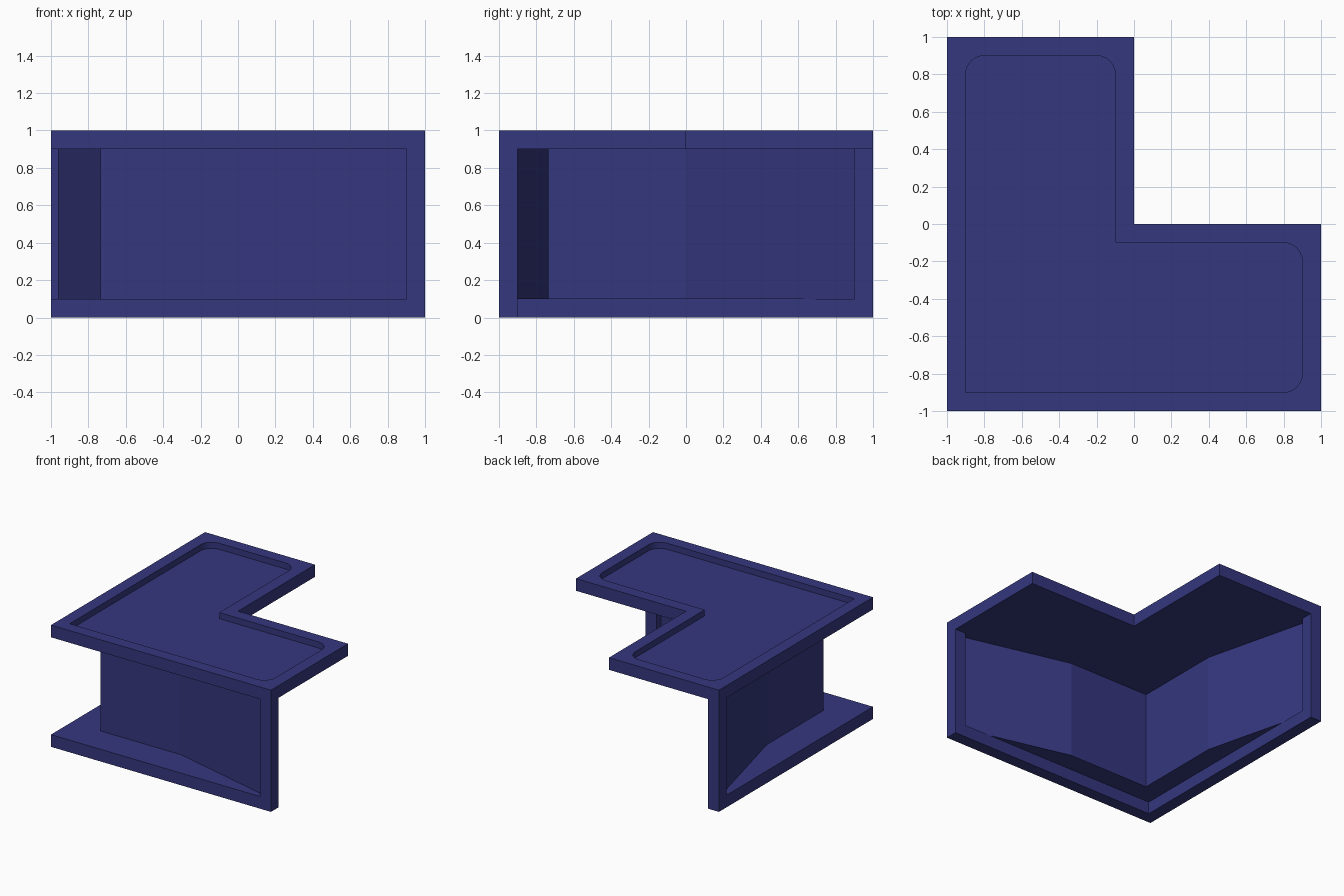
import bpy, bmesh, math

if "Cube" in bpy.data.objects:
    bpy.data.objects.remove(bpy.data.objects["Cube"])

mat = bpy.data.materials.new("navy")
mat.diffuse_color = (0.035, 0.038, 0.21, 1)
mat.use_nodes = True
mat.node_tree.nodes["Principled BSDF"].inputs["Base Color"].default_value = mat.diffuse_color


def finish(name, bm):
    mesh = bpy.data.meshes.new(name)
    bm.to_mesh(mesh)
    bm.free()
    mesh.materials.append(mat)
    obj = bpy.data.objects.new(name, mesh)
    bpy.context.collection.objects.link(obj)
    return obj


def loop(bm, pts, z):
    return [bm.verts.new((x, y, z)) for x, y in pts]


def sides(bm, a, b, closed=True):
    n = len(a)
    for i in range(n if closed else n - 1):
        j = (i + 1) % n
        bm.faces.new((a[i], a[j], b[j], b[i]))


def prism(name, pts, z0, z1):
    bm = bmesh.new()
    a, b = loop(bm, pts, z0), loop(bm, pts, z1)
    sides(bm, a, b)
    bm.faces.new(a)
    bm.faces.new(b)
    bmesh.ops.recalc_face_normals(bm, faces=bm.faces)
    return finish(name, bm)


def rect(x0, y0, x1, y1):
    return [(x0, y0), (x1, y0), (x1, y1), (x0, y1)]


def arc(cx, cy, start, r=0.1, n=6):
    return [(cx + r * math.cos(math.radians(start + 90 * i / n)),
             cy + r * math.sin(math.radians(start + 90 * i / n))) for i in range(n + 1)]


# L-shaped top with a raised rim around a shallow tray, rounded at the two ends
outer = [(-1, -1), (1, -1), (1, 0), (0, 0), (0, 1), (-1, 1)]
inner = ([(-0.9, -0.9)] + arc(0.8, -0.8, 270) + arc(0.8, -0.2, 0) + [(-0.1, -0.1)]
         + arc(-0.2, 0.8, 0) + arc(-0.8, 0.8, 90))
bm = bmesh.new()
low, high = loop(bm, outer, 0.9), loop(bm, outer, 1.0)
rim, floor = loop(bm, inner, 1.0), loop(bm, inner, 0.95)
sides(bm, low, high)
sides(bm, rim, floor)
bm.faces.new(low)
bm.faces.new(floor)
edges = [bm.edges.get((l[i - 1], l[i])) for l in (high, rim) for i in range(len(l))]
bmesh.ops.triangle_fill(bm, edges=edges, use_beauty=True, normal=(0, 0, 1))
bmesh.ops.recalc_face_normals(bm, faces=bm.faces)
finish("counter_top", bm)

# Base rail along the two outer edges
prism("base_rail", [(-1, -1), (1, -1), (1, -0.9), (-0.9, -0.9), (-0.9, 1), (-1, 1)], 0, 0.1)

# End posts
prism("right_post", rect(0.9, -1, 1, -0.9), 0.1, 0.9)
prism("back_post", rect(-1, 0.9, -0.9, 1), 0.1, 0.9)

# Thin recessed wall, symmetric about the diagonal
half = [(0.9, -0.96), (0, -0.735), (-0.735, -0.735)]
path = half + [(y, x) for x, y in half[-2::-1]]
bm = bmesh.new()
sides(bm, loop(bm, path, 0.1), loop(bm, path, 0.9), closed=False)
finish("recessed_wall", bm)

# Thin foot shelf between the base rail and the wall
bm = bmesh.new()
bm.faces.new(loop(bm, [(-0.9, -0.9), (0.66, -0.9)] + path[1:-1] + [(-0.9, 0.66)], 0.1))
finish("foot_shelf", bm)
